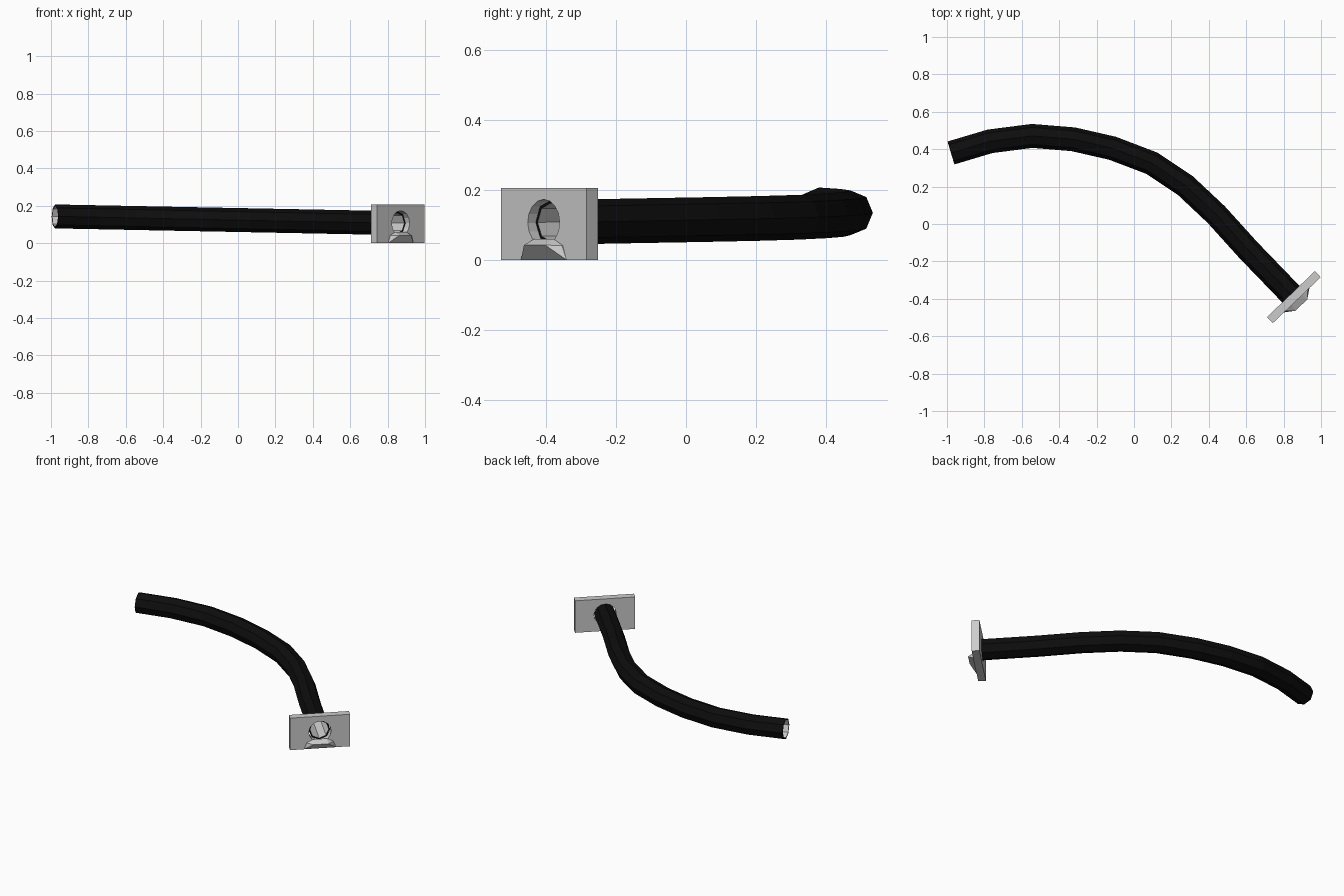
import bpy, bmesh, math
from mathutils import Vector, Matrix

if "Cube" in bpy.data.objects:
    bpy.data.objects.remove(bpy.data.objects["Cube"])

black = bpy.data.materials.new("black_plastic")
black.diffuse_color = (0.004, 0.004, 0.004, 1)
black.use_nodes = True
black.node_tree.nodes["Principled BSDF"].inputs["Base Color"].default_value = black.diffuse_color


def finish(bm, name, mats=()):
    bm.normal_update()
    mesh = bpy.data.meshes.new(name)
    bm.to_mesh(mesh)
    bm.free()
    ob = bpy.data.objects.new(name, mesh)
    bpy.context.collection.objects.link(ob)
    for m in mats:
        mesh.materials.append(m)
    return ob


# Local frame of the headwall: u along the wall, n outward, z up
ANG = math.radians(43.8)
U = Vector((math.cos(ANG), math.sin(ANG), 0))
N = Vector((math.sin(ANG), -math.cos(ANG), 0))
FACE = Vector((0.87, -0.4075, 0))


def at(u, n, z):
    return FACE + U * u + N * n + Vector((0, 0, z))


# Pipe: octagonal mitred sweep, black outside with a plain inner bore
end = at(0, -0.03, 0)
plan = [(-0.978, 0.38), (-0.77, 0.442), (-0.545, 0.471), (-0.325, 0.453),
        (-0.115, 0.405), (0.095, 0.325), (0.275, 0.205), (0.44, 0.05),
        (0.61, -0.138), (end.x, end.y)]
path = [Vector((x, y, 0.143 - 0.036 * (x + 0.978) / 1.83)) for x, y in plan]


def sweep_rings(bm, radius):
    rings = []
    for i, p in enumerate(path):
        a = (p - path[max(i - 1, 0)]).normalized()
        b = (path[min(i + 1, len(path) - 1)] - p).normalized()
        t = (a + b).normalized()
        side = Vector((t.y, -t.x, 0)).normalized()
        up = side.cross(t)
        rings.append([bm.verts.new(p + radius * (side * math.cos(k * math.pi / 4)
                      + up * math.sin(k * math.pi / 4))) for k in range(8)])
    return rings


bm = bmesh.new()
outer, inner = sweep_rings(bm, 0.064), sweep_rings(bm, 0.056)
for rings, slot in ((outer, 0), (inner, 1)):
    for r0, r1 in zip(rings, rings[1:]):
        for k in range(8):
            j = (k + 1) % 8
            bm.faces.new((r0[k], r0[j], r1[j], r1[k])).material_index = slot
for e in (0, -1):
    for k in range(8):
        j = (k + 1) % 8
        bm.faces.new((outer[e][k], outer[e][j], inner[e][j], inner[e][k]))
bmesh.ops.recalc_face_normals(bm, faces=bm.faces)
grey = bpy.data.materials.new("plain_bore")
grey.diffuse_color = (0.8, 0.8, 0.8, 1)
grey.use_nodes = True
grey.node_tree.nodes["Principled BSDF"].inputs["Base Color"].default_value = grey.diffuse_color
finish(bm, "drain_pipe", (black, grey))

# Headwall slab with a round opening
bm = bmesh.new()
bmesh.ops.create_cube(bm, size=1)
for v in bm.verts:
    v.co = at(v.co.x * 0.355, v.co.y * 0.045 - 0.0225, (v.co.z + 0.5) * 0.206)
bmesh.ops.recalc_face_normals(bm, faces=bm.faces)
wall = finish(bm, "headwall")

bm = bmesh.new()
rot = Vector((0, 0, 1)).rotation_difference(N).to_matrix().to_4x4()
bmesh.ops.create_cone(bm, cap_ends=True, segments=16, radius1=0.066, radius2=0.066,
                      depth=0.2, matrix=Matrix.Translation(at(0, -0.0225, 0.107)) @ rot)
cutter = finish(bm, "opening_cutter")
cutter.hide_render = True
mod = wall.modifiers.new("opening", 'BOOLEAN')
mod.operation = 'DIFFERENCE'
mod.solver = 'EXACT'
mod.object = cutter
bpy.context.view_layer.objects.active = wall
wall.select_set(True)
bpy.ops.object.modifier_apply(modifier="opening")
bpy.data.objects.remove(cutter)

# Spout lip flaring out below the opening
bm = bmesh.new()
for s in (-1, 1):
    for u, n, z in ((0.094, 0, 0), (0.079, 0.003, 0.041), (0.044, 0.036, 0.042),
                    (0.04, 0, 0.06), (0.079, 0, 0.041)):
        bm.verts.new(at(s * u, n, z))
bmesh.ops.convex_hull(bm, input=bm.verts)
bmesh.ops.recalc_face_normals(bm, faces=bm.faces)
finish(bm, "spout_lip")
